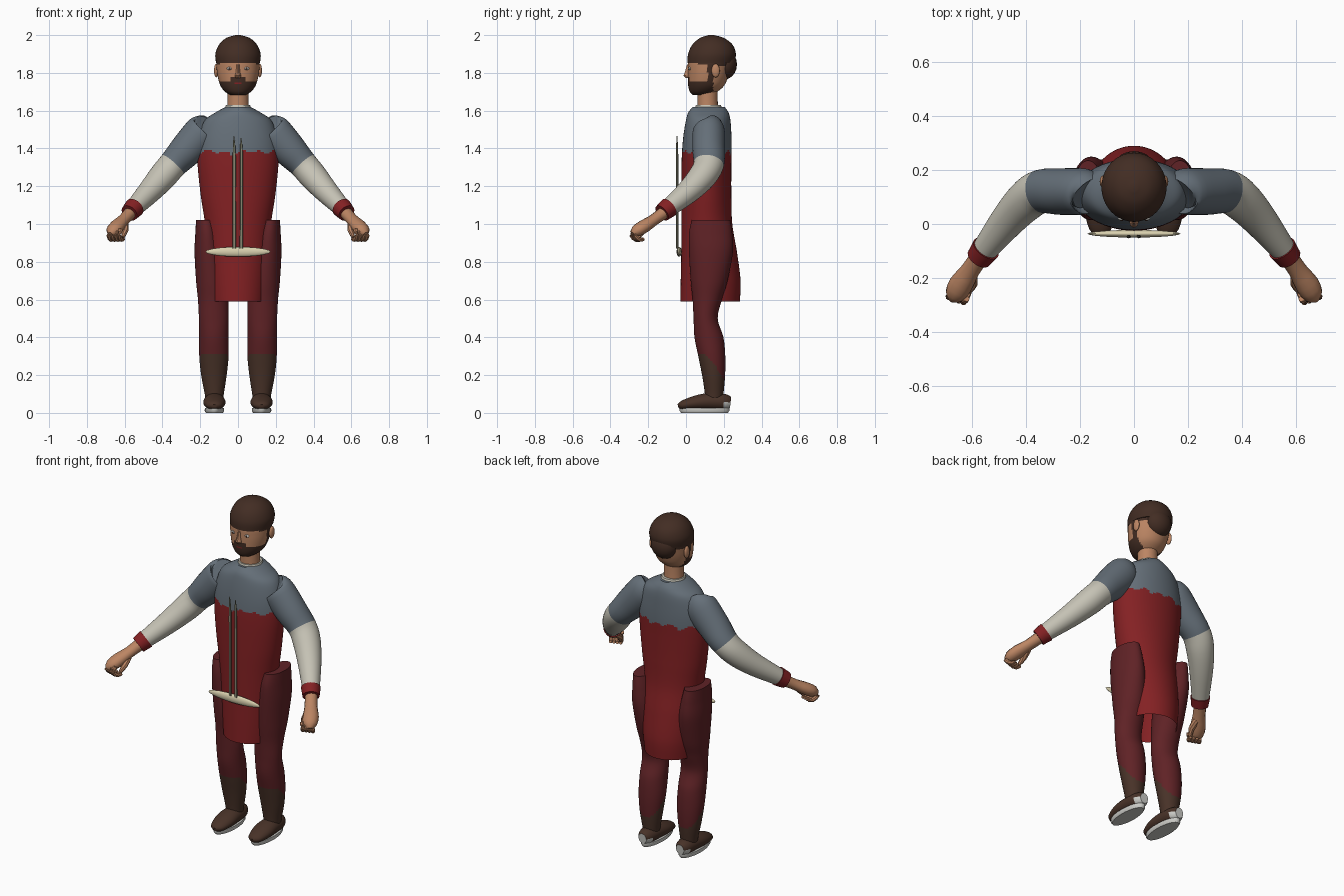
import bpy, bmesh, math
from mathutils import Vector

cube = bpy.data.objects.get("Cube")
if cube:
    bpy.data.objects.remove(cube, do_unlink=True)


def material(name, *rgb):
    m = bpy.data.materials.new(name)
    m.use_nodes = True
    m.diffuse_color = (*rgb, 1)
    m.node_tree.nodes["Principled BSDF"].inputs["Base Color"].default_value = (*rgb, 1)
    return m


RED = material("tunic red", .23, .015, .017)
WINE = material("trouser wine", .115, .016, .019)
GREY = material("shoulder grey", .13, .16, .19)
LINEN = material("sleeve linen", .56, .54, .46)
SKIN = material("skin", .5, .235, .125)
HAIR = material("hair brown", .055, .026, .017)
BOOT = material("boot brown", .065, .032, .021)
IVORY = material("belt ivory", .7, .64, .43)
CORD = material("cord olive", .24, .24, .165)
WHITE = material("sole white", .6, .6, .57)
parts = []


def spline(stations, steps):
    """Smooth interpolation through a list of (x, y, z, radius a, radius b)."""
    p = [Vector(s) for s in stations]
    out = []
    for i in range(len(p) - 1):
        a, b, c, d = p[max(i - 1, 0)], p[i], p[i + 1], p[min(i + 2, len(p) - 1)]
        for k in range(steps):
            t = k / steps
            out.append(b + (c - a) * (t / 2) + (a * 2 - b * 5 + c * 4 - d) * (t * t / 2)
                       + (b * 3 - a - c * 3 + d) * (t ** 3 / 2))
    return out + [p[-1]]


def loft(name, stations, mats, rule=None, steps=4, segs=24, level=False,
         mirror=False, caps=(True, True)):
    """Skin elliptical rings; level rings stay horizontal, others follow the path."""
    pts = spline(stations, steps)
    bm = bmesh.new()
    rings = []
    for i, s in enumerate(pts):
        c = Vector(s[:3])
        side, up = Vector((1, 0, 0)), Vector((0, 1, 0))
        if not level:
            t = Vector(pts[min(i + 1, len(pts) - 1)][:3]) - Vector(pts[max(i - 1, 0)][:3])
            side = t.cross(Vector((0, 0, 1))).normalized()
            up = side.cross(t).normalized()
        angles = [math.tau * k / segs for k in range(segs)]
        rings.append([bm.verts.new(c + side * s[3] * math.cos(a) + up * s[4] * math.sin(a))
                      for a in angles])
    faces = []
    for i in range(len(rings) - 1):
        for k in range(segs):
            n = (k + 1) % segs
            f = bm.faces.new((rings[i][k], rings[i][n], rings[i + 1][n], rings[i + 1][k]))
            faces.append((f, (i + .5) / steps))
    if caps[0]:
        faces.append((bm.faces.new(rings[0]), 0))
    if caps[1]:
        faces.append((bm.faces.new(rings[-1]), len(stations) - 1))
    if rule:
        for f, u in faces:
            f.material_index = mats.index(rule(f.calc_center_median(), u))
    return finish(name, bm, mats, mirror)


def finish(name, bm, mats, mirror):
    bmesh.ops.recalc_face_normals(bm, faces=bm.faces)
    me = bpy.data.meshes.new(name)
    bm.to_mesh(me)
    bm.free()
    ob = bpy.data.objects.new(name, me)
    bpy.context.collection.objects.link(ob)
    for m in mats:
        me.materials.append(m)
    if mirror:
        ob.modifiers.new("Mirror", 'MIRROR')
    parts.append(ob)
    return ob


def ball(name, centre, radii, mat, mirror=False, segs=20):
    bm = bmesh.new()
    bmesh.ops.create_uvsphere(bm, u_segments=segs, v_segments=segs // 2, radius=1)
    for v in bm.verts:
        v.co = Vector(a * r + c for a, r, c in zip(v.co, radii, centre))
    return finish(name, bm, [mat], mirror)


def box(z, x0, x1, y0, y1):
    """Level station from its left, right, front and back limits."""
    return ((x0 + x1) / 2, (y0 + y1) / 2, z, (x1 - x0) / 2, (y1 - y0) / 2)


def sym(z, rx, y0, y1):
    return box(z, -rx, rx, y0, y1)


# Tunic: grey yoke with an uneven seam above a red skirt, open at the hem
def tunic_rule(c, u):
    seam = 1.38 + .008 * math.sin(c.x * 70) + .006 * math.sin(c.x * 31 + c.y * 40)
    return GREY if c.z > seam else RED


loft("tunic", [sym(1.62, .065, .035, .205), sym(1.59, .12, .012, .225),
               sym(1.55, .175, 0, .235), sym(1.48, .203, -.012, .24),
               sym(1.4, .215, -.02, .242), sym(1.3, .213, -.024, .24),
               sym(1.15, .197, -.025, .24), sym(1, .175, -.025, .245),
               sym(.85, .168, -.025, .27), sym(.7, .16, -.028, .289),
               sym(.59, .15, -.03, .285)],
     [GREY, RED], tunic_rule, steps=10, segs=64, level=True, caps=(True, False))
loft("collar", [sym(1.605, .072, .045, .195), sym(1.63, .064, .052, .185)],
     [LINEN], level=True, steps=1)
loft("neck", [sym(1.58, .06, .06, .172), sym(1.65, .056, .06, .168), sym(1.74, .056, .06, .168)],
     [SKIN], level=True)


# Head with beard, sideburns and nape hair
def head_rule(c, u):
    x = abs(c.x)
    if c.z > 1.85 - .1 * max(c.y - .05, 0):
        return HAIR
    if x < .018 and c.y < .05 and 1.743 < c.z < 1.752:
        return RED
    if .115 < c.y < .145 and c.z > 1.74:
        return HAIR
    line = 1.775 if x < .04 else 1.757
    return HAIR if c.y < .143 and c.z < line else SKIN


loft("head", [sym(1.683, .04, .035, .13), sym(1.7, .068, .02, .165), sym(1.73, .092, .012, .2),
              sym(1.77, .105, .01, .22), sym(1.82, .113, .01, .235), sym(1.87, .113, .014, .245),
              sym(1.93, .09, .04, .225)],
     [SKIN, HAIR, RED], head_rule, steps=6, segs=64, level=True)
loft("hair_cap", [sym(1.852, .116, .008, .255), sym(1.9, .12, .011, .264),
                  sym(1.95, .1, .034, .246), sym(1.985, .062, .075, .2),
                  sym(2, .012, .12, .148)], [HAIR], level=True, steps=5, segs=40)
ball("hair_bun", (0, .202, 1.845), (.08, .068, .08), HAIR)
ball("ear", (.115, .157, 1.812), (.012, .022, .036), SKIN, True)
ball("eye", (.045, .02, 1.823), (.015, .007, .008), WHITE, True)
ball("pupil", (.045, .014, 1.823), (.006, .004, .006), HAIR, True, 10)
loft("nose", [sym(1.845, .008, .005, .03), sym(1.8, .012, -.008, .03),
              sym(1.785, .017, -.014, .03), sym(1.772, .012, 0, .03)],
     [SKIN], level=True, steps=2, segs=10)

# Arms: grey upper sleeve, linen forearm, red cuff
loft("arm", [(.17, .115, 1.505, .068, .075), (.185, .12, 1.49, .085, .095),
             (.27, .12, 1.395, .086, .09), (.345, .12, 1.315, .081, .076),
             (.4, .085, 1.25, .076, .073), (.47, .01, 1.17, .064, .062),
             (.56, -.105, 1.075, .046, .046)],
     [GREY, LINEN], lambda c, u: GREY if u < 3 else LINEN, segs=32, mirror=True)
loft("cuff", [(.548, -.09, 1.088, .054, .054), (.575, -.127, 1.058, .047, .047)],
     [RED], steps=2, mirror=True)

# Hands: palm, thumb and curled fingers
loft("palm", [(.565, -.11, 1.065, .035, .035), (.605, -.17, 1.022, .035, .03),
              (.64, -.222, .988, .044, .035), (.663, -.262, .962, .038, .031),
              (.675, -.28, .945, .014, .014)], [SKIN], steps=2, segs=12, mirror=True)
loft("thumb", [(.6, -.185, 1, .02, .018), (.598, -.225, .965, .018, .016),
               (.61, -.25, .93, .009, .009)], [SKIN], steps=2, segs=8, mirror=True)
for i in range(4):
    x, y = .685 - i * .018, -.258 - i * .006
    loft(f"finger_{i + 1}", [(x - .01, y, .97, .013, .013), (x, y - .012, .94, .013, .013),
                             (x - .014, y + .012, .917, .012, .012),
                             (x - .026, y + .035, .92, .008, .008)],
         [SKIN], steps=2, segs=8, mirror=True)


# Legs: wine trousers with boot shafts that dip toward the back
def leg_rule(c, u):
    return BOOT if c.z < .31 - 1.1 * max(c.y - .1, 0) - .6 * max(c.y - .16, 0) else WINE


loft("leg", [box(1.02, .118, .222, .03, .235), box(.95, .1, .226, .016, .245),
             box(.85, .08, .23, .016, .248), box(.7, .056, .222, .025, .22),
             box(.6, .05, .212, .035, .19), box(.5, .05, .207, .04, .168),
             box(.4, .05, .206, .045, .198), box(.3, .05, .205, .065, .208),
             box(.2, .06, .195, .085, .207), box(.1, .075, .176, .1, .198),
             box(.05, .08, .17, .1, .19)],
     [WINE, BOOT], leg_rule, steps=8, segs=40, level=True, mirror=True)

# Shoes with pale soles and heel patches
loft("shoe", [(.125, -.042, .035, .012, .01), (.125, -.02, .04, .04, .024),
              (.125, .05, .053, .058, .038), (.125, .12, .06, .056, .045),
              (.125, .2, .058, .046, .043), (.125, .236, .055, .026, .03)],
     [BOOT, WHITE], lambda c, u: WHITE if c.y > .2 and c.z < .055 else BOOT,
     segs=28, mirror=True)
loft("sole", [box(0, .08, .17, -.025, .222), box(.012, .073, .177, -.035, .23),
              box(.025, .075, .175, -.035, .23)],
     [WHITE], level=True, steps=1, segs=28, mirror=True)

# Belt bar and two hanging cords
ball("belt_bar", (0, -.036, .853), (.172, .014, .026), IVORY)
for name, x, top in (("right_cord", -.02, 1.465), ("left_cord", .018, 1.455)):
    loft(name, [(x, -.046, .87, .009, .006), (x, -.046, 1.15, .008, .006),
                (x, -.047, 1.37, .008, .006), (x - .002, -.048, top, .002, .002)],
         [CORD], level=True, segs=8)

# Smooth shading with crisp rims
bpy.ops.object.select_all(action='DESELECT')
for ob in parts:
    ob.select_set(True)
bpy.context.view_layer.objects.active = parts[0]
bpy.ops.object.shade_smooth_by_angle(angle=math.radians(40))
